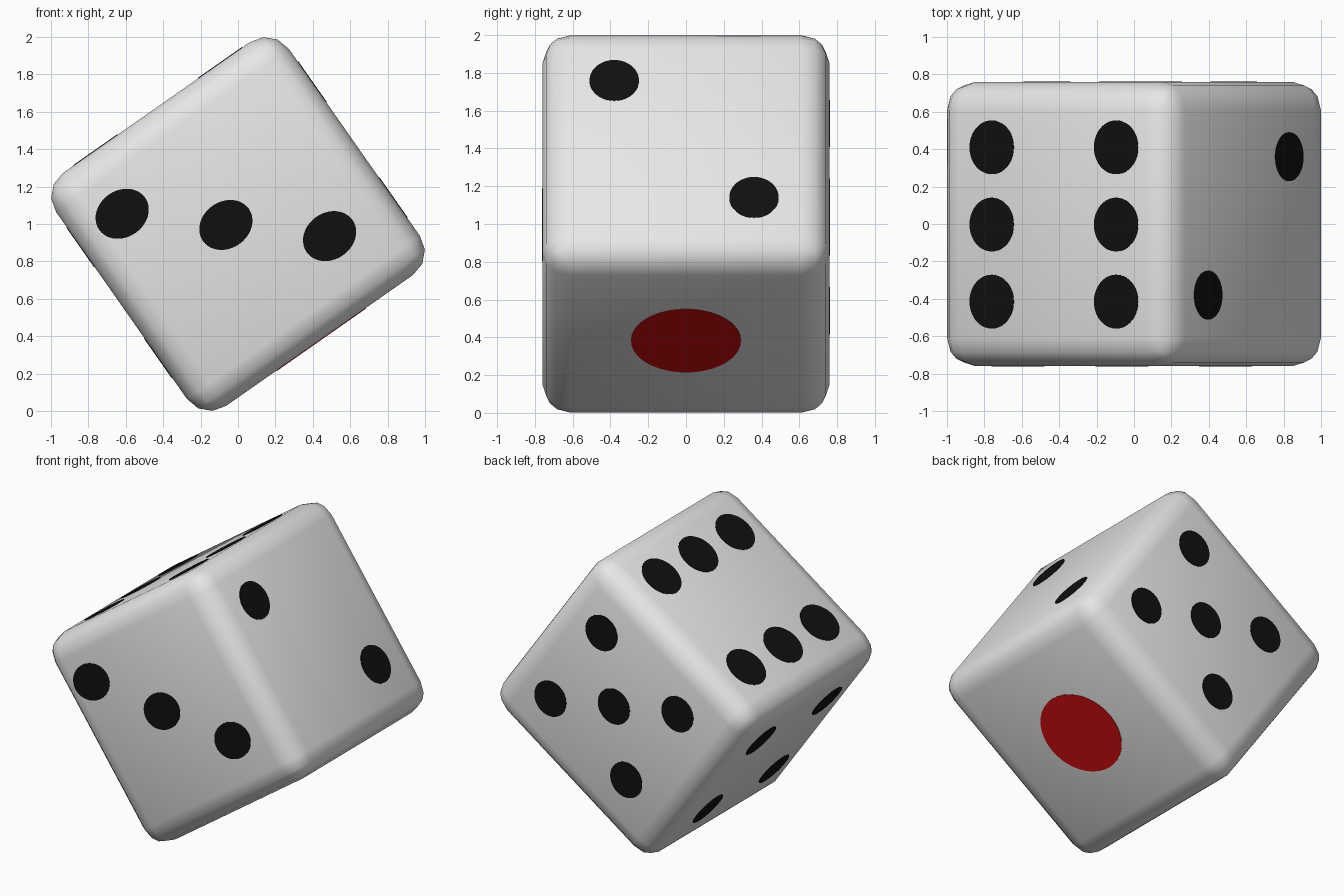
import bpy, bmesh, math
from mathutils import Matrix, Vector

if "Cube" in bpy.data.objects:
    bpy.data.objects.remove(bpy.data.objects["Cube"])

HALF = 0.76          # half the cube's side
TILT = Matrix.Translation((0, 0, 1)) @ Matrix.Rotation(math.radians(-35), 4, 'Y')


def material(name, rgb):
    m = bpy.data.materials.new(name)
    m.diffuse_color = (*rgb, 1)
    m.use_nodes = True
    m.node_tree.nodes["Principled BSDF"].inputs["Base Color"].default_value = m.diffuse_color
    return m


white = material("white", (0.8, 0.8, 0.8))
black = material("black", (0.005, 0.005, 0.005))
red = material("red", (0.63, 0.004, 0.004))


def add_object(name, bm, mat):
    mesh = bpy.data.meshes.new(name)
    bm.to_mesh(mesh)
    bm.free()
    mesh.materials.append(mat)
    ob = bpy.data.objects.new(name, mesh)
    ob.matrix_world = TILT
    bpy.context.collection.objects.link(ob)
    return ob


# Rounded cube body, tipped on its edge
bm = bmesh.new()
bmesh.ops.create_cube(bm, size=2 * HALF)
bmesh.ops.bevel(bm, geom=bm.edges[:], offset=0.15, segments=3,
                profile=0.5, affect='EDGES')
for f in bm.faces:
    f.smooth = True
add_object("die_body", bm, white)


def pips(name, normal, right, spots, mat, ra, rb=None):
    """Thin round plates on one face; spots are (right, up) positions."""
    n, r = Vector(normal), Vector(right)
    up = n.cross(r)
    frame = Matrix((r, up, n)).transposed().to_4x4()
    bm = bmesh.new()
    for a, b in spots:
        place = (frame @ Matrix.Translation((a, b, HALF))
                 @ Matrix.Diagonal((ra, rb or ra, 1, 1)))
        bmesh.ops.create_cone(bm, cap_ends=True, segments=40, radius1=1,
                              radius2=1, depth=0.006, matrix=place)
    add_object(name, bm, mat)


# Local axes: x = face with two, z = face with six, -y = front face with three
pips("one_pip", (0, 0, -1), (1, 0, 0), [(0.01, 0)], red, 0.291)
pips("two_pips", (1, 0, 0), (0, 1, 0), [(-0.38, 0.395), (0.36, -0.361)], black, 0.131)
pips("three_pips", (0, -1, 0), (1, 0, 0),
     [(-0.056 + 0.42 * i, 0.033 - 0.367 * i) for i in (-1, 0, 1)], black, 0.15, 0.125)
pips("four_pips", (-1, 0, 0), (0, -1, 0),
     [(a, b) for a in (-0.36, 0.38) for b in (-0.345, 0.38)], black, 0.13)
pips("five_pips", (0, 1, 0), (-1, 0, 0),
     [(-0.049, 0.01)] + [(a, b) for a in (-0.413, 0.315) for b in (-0.34, 0.361)],
     black, 0.125)
pips("six_pips", (0, 0, 1), (1, 0, 0),
     [(a, b) for a in (-0.396, 0.416) for b in (-0.415, -0.003, 0.41)], black, 0.144)
